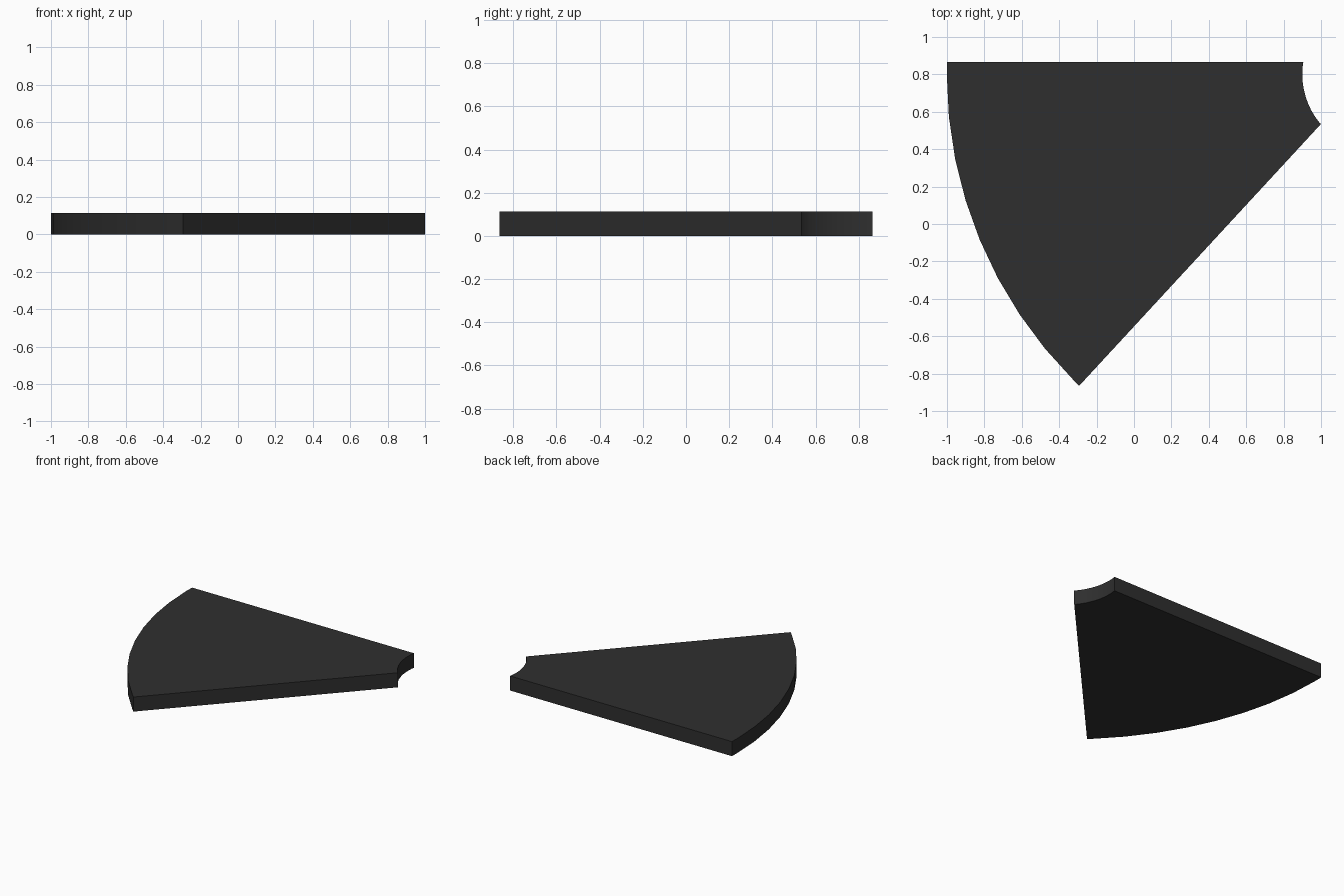
import bpy, bmesh, math

if "Cube" in bpy.data.objects:
    bpy.data.objects.remove(bpy.data.objects["Cube"])

CX, CY = 1.31, 0.80      # shared centre of both arcs
HEIGHT = 0.113
STEP = 360 / 64          # arc facets lie on a 64-sided circle


def arc(start, end, first, last):
    """Arc points between two exact corners, angles measured from -x towards -y."""
    radius = math.hypot(start[0] - CX, start[1] - CY)
    pts = [start]
    for k in range(first, last + 1):
        a = math.radians(180 + k * STEP)
        pts.append((CX + radius * math.cos(a), CY + radius * math.sin(a)))
    return pts + [end]


# Outline: wide outer arc, then small inner arc walked back
outer = arc((-1.0, 0.865), (-0.293, -0.865), 0, 8)
inner = arc((0.905, 0.865), (1.0, 0.535), -1, 7)
outline = outer + inner[::-1]

# Extruded wedge plate
bm = bmesh.new()
base = bm.faces.new([bm.verts.new((x, y, 0)) for x, y in outline])
result = bmesh.ops.extrude_face_region(bm, geom=[base], use_keep_orig=True)
top = [v for v in result["geom"] if isinstance(v, bmesh.types.BMVert)]
bmesh.ops.translate(bm, verts=top, vec=(0, 0, HEIGHT))
bmesh.ops.recalc_face_normals(bm, faces=bm.faces)
mesh = bpy.data.meshes.new("wedge_plate")
bm.to_mesh(mesh)
bm.free()

plate = bpy.data.objects.new("wedge_plate", mesh)
bpy.context.collection.objects.link(plate)

# Dark charcoal colour
charcoal = bpy.data.materials.new("charcoal")
charcoal.diffuse_color = (0.028, 0.028, 0.028, 1)
charcoal.use_nodes = True
charcoal.node_tree.nodes["Principled BSDF"].inputs["Base Color"].default_value = charcoal.diffuse_color
mesh.materials.append(charcoal)

# Smooth arcs, sharp rims and corners
bpy.context.view_layer.objects.active = plate
plate.select_set(True)
bpy.ops.object.shade_smooth_by_angle(angle=math.radians(30))
